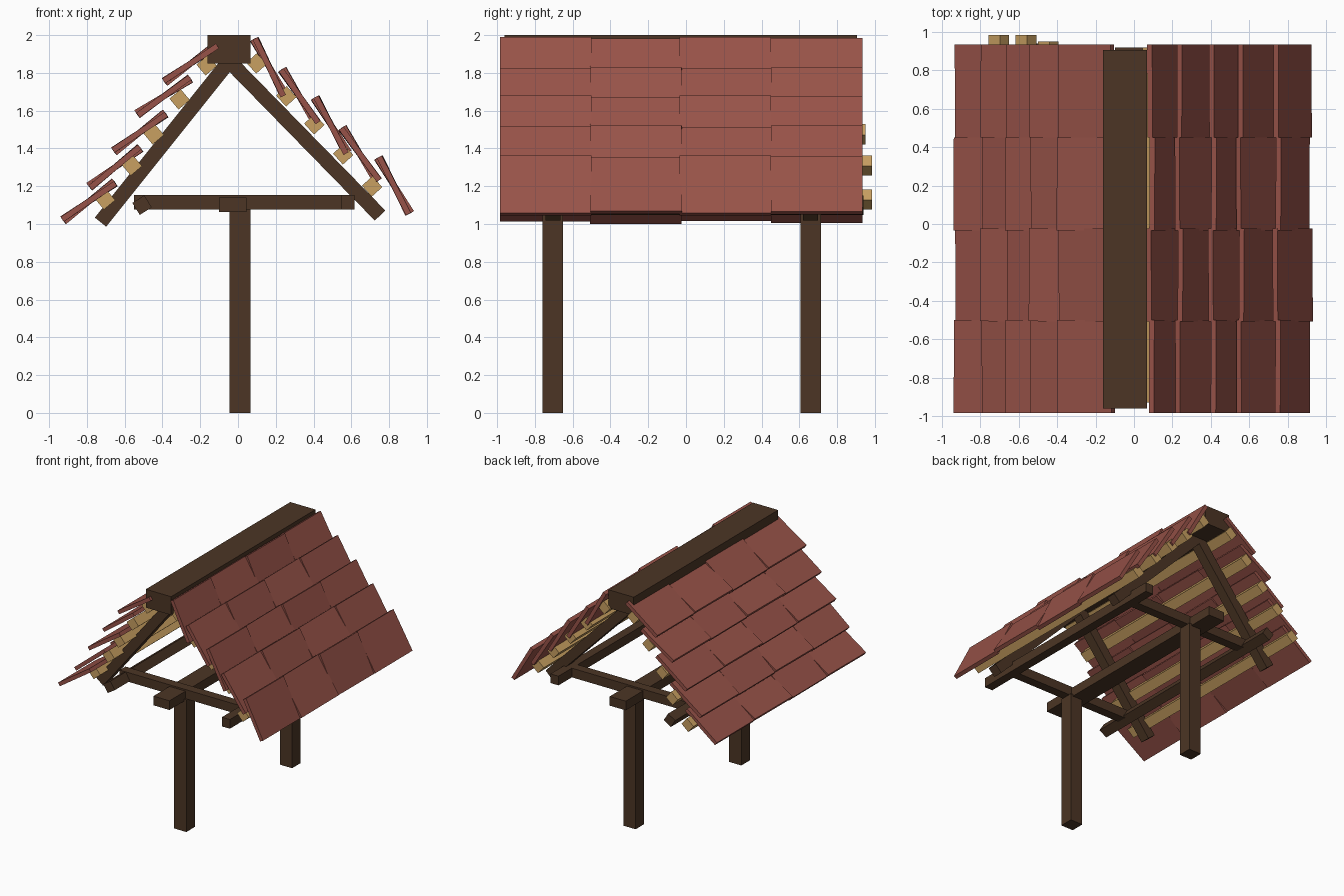
import bpy
from math import radians, atan2, hypot

if "Cube" in bpy.data.objects:
    bpy.data.objects.remove(bpy.data.objects["Cube"])


def material(name, rgb):
    m = bpy.data.materials.new(name)
    m.diffuse_color = (*rgb, 1)
    m.use_nodes = True
    m.node_tree.nodes["Principled BSDF"].inputs["Base Color"].default_value = m.diffuse_color
    return m


DARK = material("dark wood", (0.072, 0.036, 0.018))
TAN = material("pale batten wood", (0.58, 0.35, 0.12))
TILE = material("red clay tile", (0.31, 0.085, 0.065))


def box(name, centre, size, mat, slope=0.0, yaw=0.0):
    """Box whose long x axis climbs at `slope` degrees in the front view."""
    bpy.ops.mesh.primitive_cube_add(size=1, location=centre)
    ob = bpy.context.object
    ob.name = name
    ob.scale = size
    ob.rotation_euler = (0, -radians(slope), radians(yaw))
    bpy.ops.object.transform_apply(location=False, rotation=True, scale=True)
    ob.data.materials.append(mat)
    return ob


def beam_y(name, x, z, y0, y1, w, h, mat, slope=0.0):
    return box(name, (x, (y0 + y1) / 2, z), (w, y1 - y0, h), mat, slope)


def rafter(name, foot, head, y):
    dx, dz = head[0] - foot[0], head[1] - foot[1]
    a = atan2(dz, dx) * 57.29578
    box(name, ((foot[0] + head[0]) / 2, y, (foot[1] + head[1]) / 2),
        (hypot(dx, dz), 0.08, 0.077), DARK, a)


# Posts, cross ties and rafters at the front and the back
for end, y in (("front", -0.705), ("back", 0.66)):
    box(end + "_post", (0.01, y, 0.54), (0.11, 0.11, 1.08), DARK)
    box(end + "_tie", (0.03, y, 1.115), (1.16, 0.075, 0.075), DARK)
    rafter(end + "_left_rafter", (-0.728, 1.01), (-0.04, 1.87), y)
    rafter(end + "_right_rafter", (0.752, 1.045), (-0.04, 1.855), y)

# Lengthwise beams
beam_y("ridge_beam", -0.047, 1.925, -0.96, 0.905, 0.228, 0.15, DARK)
beam_y("centre_beam", -0.027, 1.102, -0.95, 0.92, 0.145, 0.075, DARK)
beam_y("left_wall_beam", -0.508, 1.1, -0.94, 0.94, 0.075, 0.075, DARK, 32)
beam_y("right_wall_beam", 0.58, 1.115, -0.985, 0.87, 0.072, 0.075, DARK)

# Battens: x, z, front end, back end
left_battens = [(-0.166, 1.84, -0.93, 0.92), (-0.309, 1.66, -0.92, 0.93),
                (-0.446, 1.475, -0.9, 0.95), (-0.562, 1.31, -0.87, 0.985),
                (-0.704, 1.13, -0.85, 0.985)]
right_battens = [(0.098, 1.85, -0.93, 0.92), (0.256, 1.676, -0.93, 0.92),
                 (0.404, 1.528, -0.92, 0.92), (0.557, 1.369, -0.91, 0.92),
                 (0.71, 1.199, -0.95, 0.9)]
for side, rows, a in (("left", left_battens, 40), ("right", right_battens, -48)):
    for i, (x, z, y0, y1) in enumerate(rows):
        beam_y(f"{side}_batten_{i + 1}", x, z, y0, y1, 0.078, 0.075, TAN, a)

# Roof tiles: x, z, slope of each row; tiles rock slightly from one to the next
left_tiles = [(-0.25, 1.85, 35), (-0.393, 1.676, 34), (-0.52, 1.485, 36),
              (-0.652, 1.30, 37.5), (-0.789, 1.12, 36)]
right_tiles = [(0.166, 1.83, -62), (0.325, 1.676, -57), (0.493, 1.523, -60),
               (0.646, 1.369, -56), (0.826, 1.204, -61)]
columns = (-0.742, -0.265, 0.208, 0.692)
rock = (2.0, -3.5, 3.0, -1.5)
for side, rows in (("left", left_tiles), ("right", right_tiles)):
    for r, (x, z, a) in enumerate(rows):
        for c, y in enumerate(columns):
            j = rock[c] * (1 if r % 2 else -1)
            box(f"{side}_tile_{r + 1}_{c + 1}", (x, y, z),
                (0.34, 0.484, 0.03), TILE, a + j, j * 0.1)
